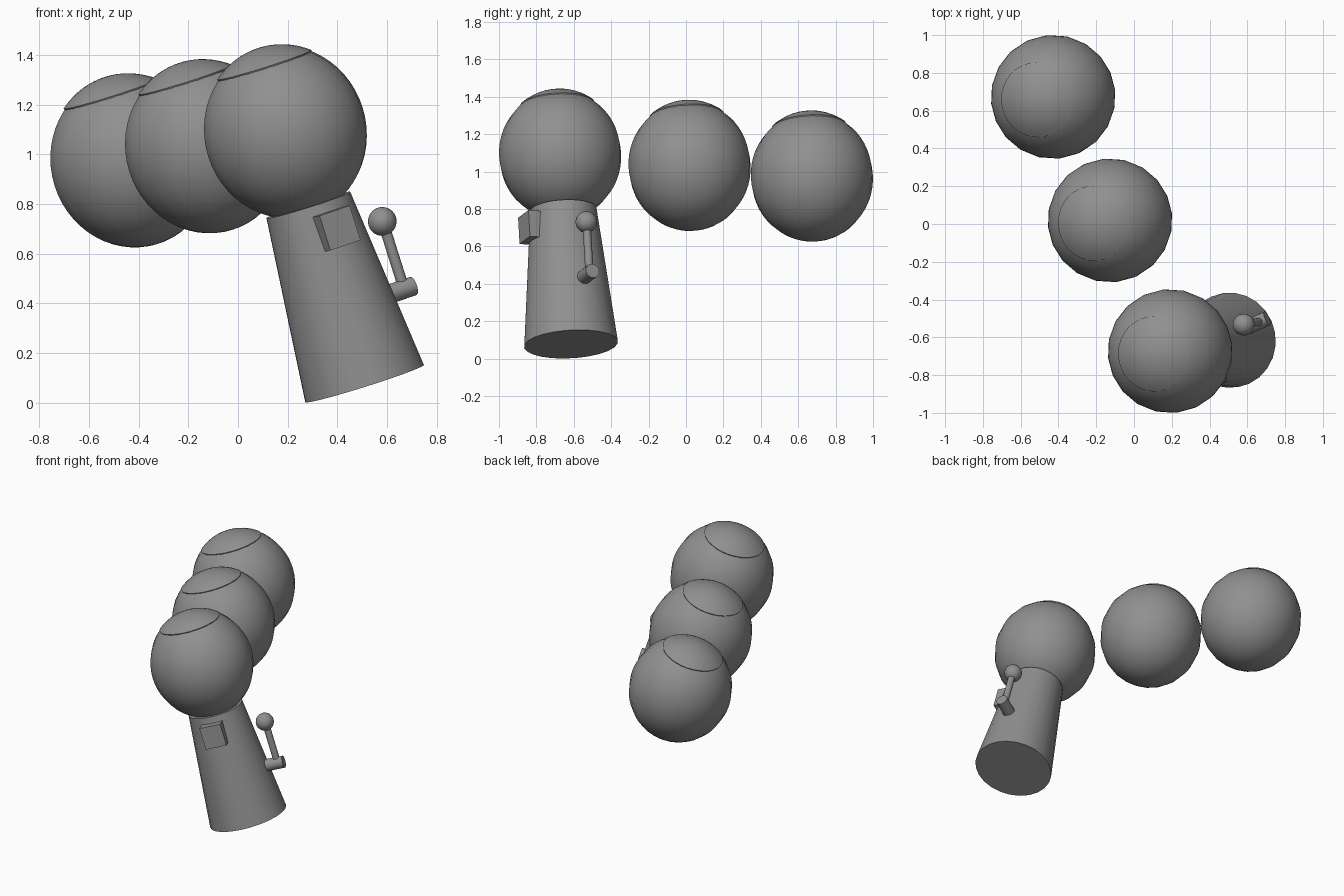
import bpy
import bmesh
from math import sin, cos, pi, radians
from mathutils import Matrix, Vector

cube = bpy.data.objects.get("Cube")
if cube:
    bpy.data.objects.remove(cube, do_unlink=True)

grey = bpy.data.materials.new("plain grey")
grey.use_nodes = True
tone = (0.28, 0.28, 0.28, 1)
grey.diffuse_color = tone
grey.node_tree.nodes["Principled BSDF"].inputs["Base Color"].default_value = tone

# Leaning frame shared by every part: local z runs up the stand
BASE = Vector((0.51, -0.615, 0.077))
BALL = Vector((0.191, -0.673, 1.09))
lean = Vector((0, 0, 1)).rotation_difference(BALL - BASE).to_matrix().to_4x4()
FRAME = lean @ Matrix.Rotation(radians(24), 4, "Z")


def finish(bm, name, matrix, smooth=True):
    bmesh.ops.remove_doubles(bm, verts=bm.verts, dist=1e-5)
    bmesh.ops.recalc_face_normals(bm, faces=bm.faces)
    mesh = bpy.data.meshes.new(name)
    bm.to_mesh(mesh)
    bm.free()
    mesh.materials.append(grey)
    obj = bpy.data.objects.new(name, mesh)
    bpy.context.collection.objects.link(obj)
    obj.matrix_world = matrix
    if smooth:
        bpy.ops.object.select_all(action="DESELECT")
        obj.select_set(True)
        bpy.context.view_layer.objects.active = obj
        bpy.ops.object.shade_smooth_by_angle(angle=radians(35))
    return obj


def lathe(name, profile, matrix, segments):
    """Revolve (radius, height) points about local z."""
    bm = bmesh.new()
    verts = [bm.verts.new((r, 0, z)) for r, z in profile]
    edges = [bm.edges.new(pair) for pair in zip(verts, verts[1:])]
    bmesh.ops.spin(bm, geom=verts + edges, axis=(0, 0, 1), cent=(0, 0, 0),
                   angle=2 * pi, steps=segments)
    return finish(bm, name, matrix)


def arc(radius, height, start, end, steps):
    """Elliptical profile, angles measured from the bottom pole."""
    angles = [start + (end - start) * i / steps for i in range(steps + 1)]
    return [(abs(radius * sin(a)), -height * cos(a)) for a in angles]


# Globes, each with a shallow domed lid
globe = arc(0.328, 0.35, 0, pi, 28)
rim_angle = pi - 0.645
lid = [(0, 0.262), (0.19, 0.262)] + arc(0.331, 0.356, rim_angle, pi, 8)
centres = {"front": BALL,
           "middle": Vector((-0.127, 0.019, 1.03)),
           "back": Vector((-0.428, 0.673, 0.973))}
for label, centre in centres.items():
    place = Matrix.Translation(centre) @ FRAME
    lathe(label + "_globe", globe, place, 20)
    lathe(label + "_globe_lid", lid, place, 32)

# Tapered stand under the front globe
stand = Matrix.Translation(BASE) @ FRAME
lathe("stand", [(0, 0), (0.252, 0), (0.178, 0.755), (0, 0.755)], stand, 24)

# Coin box on the stand's front
bm = bmesh.new()
bmesh.ops.create_cube(bm, size=1)
bmesh.ops.scale(bm, vec=(0.14, 0.11, 0.147), verts=bm.verts)
finish(bm, "coin_box", stand @ Matrix.Translation((0, -0.181, 0.64)), smooth=False)

# Crank: hub out of the side, upright rod and round knob
hub = stand @ Matrix.Translation((0.14, 0, 0.309)) @ Matrix.Rotation(pi / 2, 4, "Y")
lathe("crank_hub", [(0, 0), (0.039, 0), (0.039, 0.192), (0, 0.192)], hub, 20)
rod = stand @ Matrix.Translation((0.29, 0, 0.309))
lathe("crank_rod", [(0, 0), (0.022, 0), (0.022, 0.285), (0, 0.285)], rod, 16)
knob = stand @ Matrix.Translation((0.288, 0, 0.596))
lathe("crank_knob", arc(0.058, 0.058, 0, pi, 14), knob, 20)
